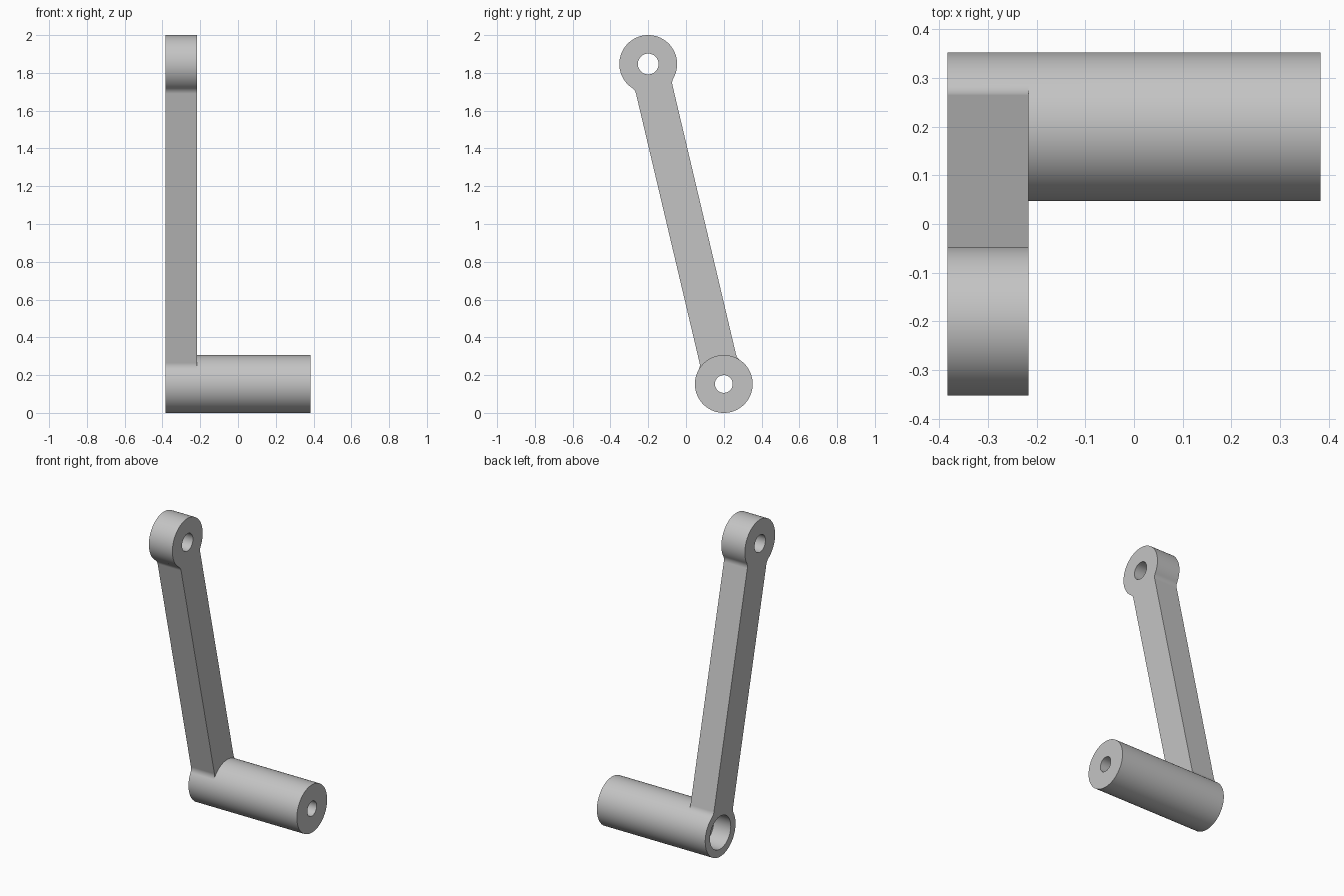
import bpy, bmesh
from math import sin, cos, pi, atan2, sqrt
from mathutils import Vector, Matrix

cube = bpy.data.objects.get("Cube")
if cube:
    bpy.data.objects.remove(cube, do_unlink=True)

# Main dimensions
HUB_R, ARM_HALF, FILLET = 0.153, 0.099, 0.05
X_OUT, X_IN, X_END = -0.383, -0.217, 0.383
LOW, HIGH = Vector((0.2, 0.153)), Vector((-0.2, 1.847))
LENGTH = (HIGH - LOW).length
ALONG = (HIGH - LOW).normalized()
ACROSS = Vector((-ALONG.y, ALONG.x))


def arc(cx, cy, r, start, end, steps):
    angles = [start + (end - start) * i / steps for i in range(steps + 1)]
    return [(cx + r * cos(a), cy + r * sin(a)) for a in angles]


# Hub arc with a blend fillet on both sides, in arm coordinates
reach = sqrt((HUB_R + FILLET) ** 2 - (ARM_HALF + FILLET) ** 2)
meet = atan2(ARM_HALF + FILLET, reach)
blend = arc(reach, ARM_HALF + FILLET, FILLET, 1.5 * pi, pi + meet, 8)
hub = arc(0, 0, HUB_R, meet, 2 * pi - meet, 72)
end = blend[:-1] + hub + [(t, -s) for t, s in reversed(blend[:-1])]
outline = end + [(LENGTH - t, -s) for t, s in end]
closing = arc(0, 0, HUB_R, -meet, meet, 20)[1:-1]

bm = bmesh.new()


def ring(points, x):
    verts = []
    for t, s in points:
        p = LOW + ALONG * t + ACROSS * s
        verts.append(bm.verts.new((x, p.x, p.y)))
    return verts


def bridge(a, b):
    for i in range(len(a)):
        j = (i + 1) % len(a)
        bm.faces.new((a[i], a[j], b[j], b[i]))


# Arm plate
outer = ring(outline, X_OUT)
inner = ring(outline, X_IN)
bm.faces.new(outer)
bridge(outer, inner)

# Handle barrel continues the lower hub
first = len(blend) - 1
last = first + len(hub)
inner_closing = ring(closing, X_IN)
barrel = inner[first:last] + inner_closing
tip = ring(hub + closing, X_END)
bridge(barrel, tip)
bm.faces.new(tip)
bm.faces.new(inner[:first + 1] + inner_closing[::-1] + inner[last - 1:])
bmesh.ops.recalc_face_normals(bm, faces=bm.faces)

mesh = bpy.data.meshes.new("crank_handle")
bm.to_mesh(mesh)
bm.free()
crank = bpy.data.objects.new("crank_handle", mesh)
bpy.context.collection.objects.link(crank)

grey = bpy.data.materials.new("plain_grey")
grey.use_nodes = True
colour = (0.55, 0.55, 0.55, 1)
grey.diffuse_color = colour
grey.node_tree.nodes["Principled BSDF"].inputs["Base Color"].default_value = colour
mesh.materials.append(grey)

bpy.ops.object.select_all(action="DESELECT")
crank.select_set(True)
bpy.context.view_layer.objects.active = crank


def drill(name, centre, radius, x0, x1):
    cut = bmesh.new()
    place = Matrix.Translation(((x0 + x1) / 2, centre.x, centre.y)) @ Matrix.Rotation(pi / 2, 4, "Y")
    bmesh.ops.create_cone(cut, cap_ends=True, segments=48, radius1=radius,
                          radius2=radius, depth=x1 - x0, matrix=place)
    data = bpy.data.meshes.new(name)
    cut.to_mesh(data)
    cut.free()
    data.materials.append(grey)
    cutter = bpy.data.objects.new(name, data)
    cutter.hide_render = True
    bpy.context.collection.objects.link(cutter)
    mod = crank.modifiers.new(name, "BOOLEAN")
    mod.operation, mod.solver, mod.object = "DIFFERENCE", "EXACT", cutter
    bpy.ops.object.modifier_apply(modifier=name)
    bpy.data.objects.remove(cutter, do_unlink=True)


# Shaft hole, spindle hole and its counterbore
drill("shaft_hole", HIGH, 0.055, X_OUT - 0.1, X_IN + 0.1)
drill("spindle_hole", LOW, 0.047, X_OUT - 0.1, X_END + 0.1)
drill("counterbore", LOW, 0.105, X_OUT - 0.1, X_OUT + 0.12)

bpy.ops.object.shade_smooth_by_angle(angle=pi / 6)
weighted = crank.modifiers.new("clean_shading", "WEIGHTED_NORMAL")
weighted.keep_sharp = True
